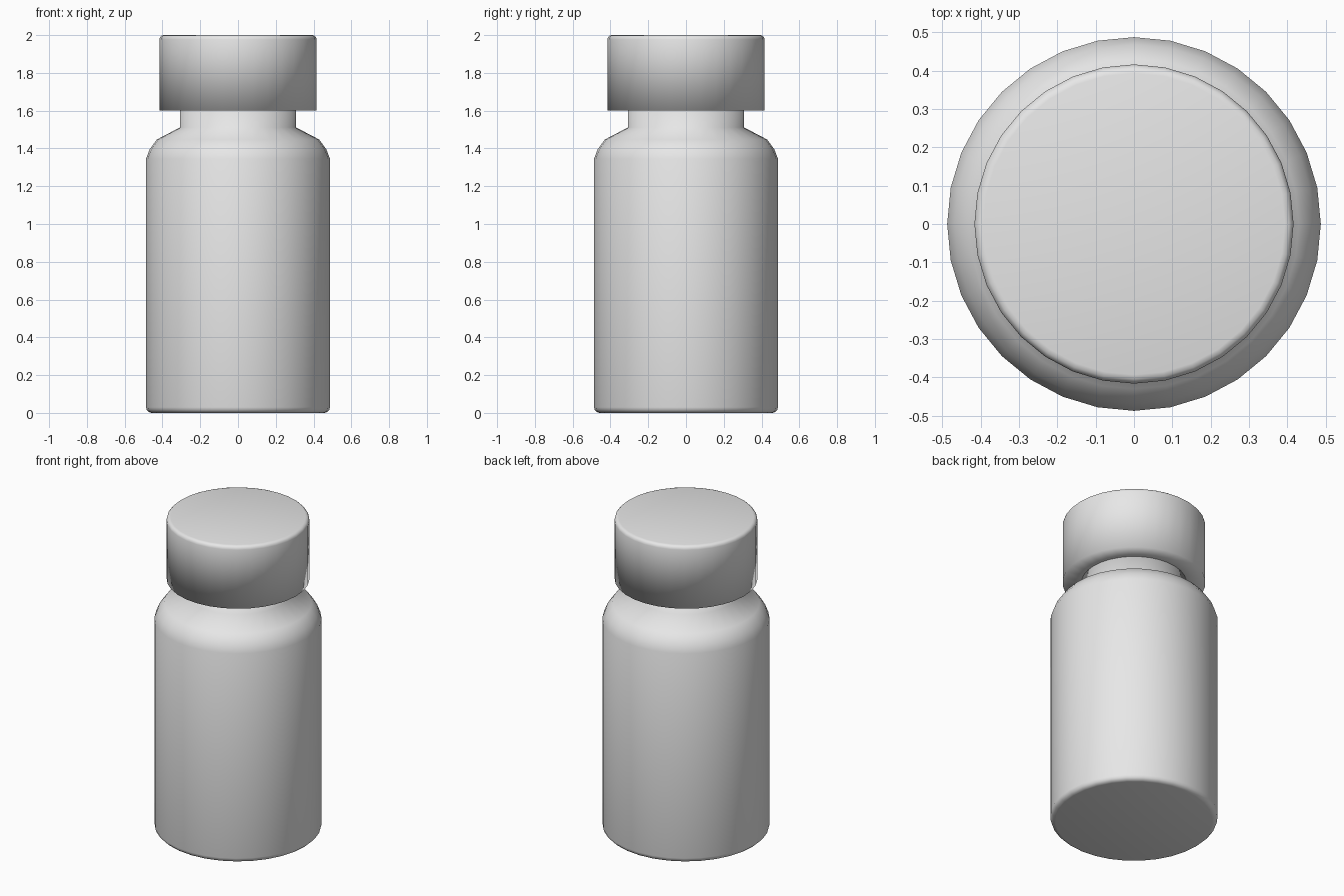
import bpy, bmesh
from math import cos, sin, pi

if "Cube" in bpy.data.objects:
    bpy.data.objects.remove(bpy.data.objects["Cube"], do_unlink=True)

SIDES = 32

grey = bpy.data.materials.new("light_grey")
grey.use_nodes = True
colour = (0.8, 0.8, 0.8, 1)
grey.diffuse_color = colour
grey.node_tree.nodes["Principled BSDF"].inputs["Base Color"].default_value = colour


def arc(r, z, size, start, steps=3):
    """Quarter-round profile points about (r, z), from angle start."""
    angles = [start + pi / 2 * i / steps for i in range(steps + 1)]
    return [(r + size * cos(a), z + size * sin(a)) for a in angles]


def lathe(name, profile):
    """Revolve a bottom-to-top profile and close both ends."""
    bm = bmesh.new()
    rings = [[bm.verts.new((r * cos(2 * pi * i / SIDES), r * sin(2 * pi * i / SIDES), z))
              for i in range(SIDES)] for r, z in profile]
    for low, high in zip(rings, rings[1:]):
        for i in range(SIDES):
            j = (i + 1) % SIDES
            bm.faces.new((low[i], low[j], high[j], high[i]))
    bm.faces.new(rings[0][::-1])
    bm.faces.new(rings[-1])
    for face in bm.faces:
        face.smooth = True
    mesh = bpy.data.meshes.new(name)
    bm.to_mesh(mesh)
    bm.free()
    mesh.materials.append(grey)
    obj = bpy.data.objects.new(name, mesh)
    bpy.context.collection.objects.link(obj)
    return obj


# Body with rounded base, sloping shoulder and straight neck
shoulder = [(0.487, 1.345), (0.468, 1.395), (0.43, 1.447)]
neck = [(0.306, 1.512), (0.306, 1.61)]
lathe("bottle_body", arc(0.457, 0.03, 0.03, -pi / 2) + shoulder + neck)

# Cap with a hard lower rim and a rounded top edge
lathe("bottle_cap", [(0.306, 1.6), (0.416, 1.6)] + arc(0.393, 1.977, 0.023, 0))
